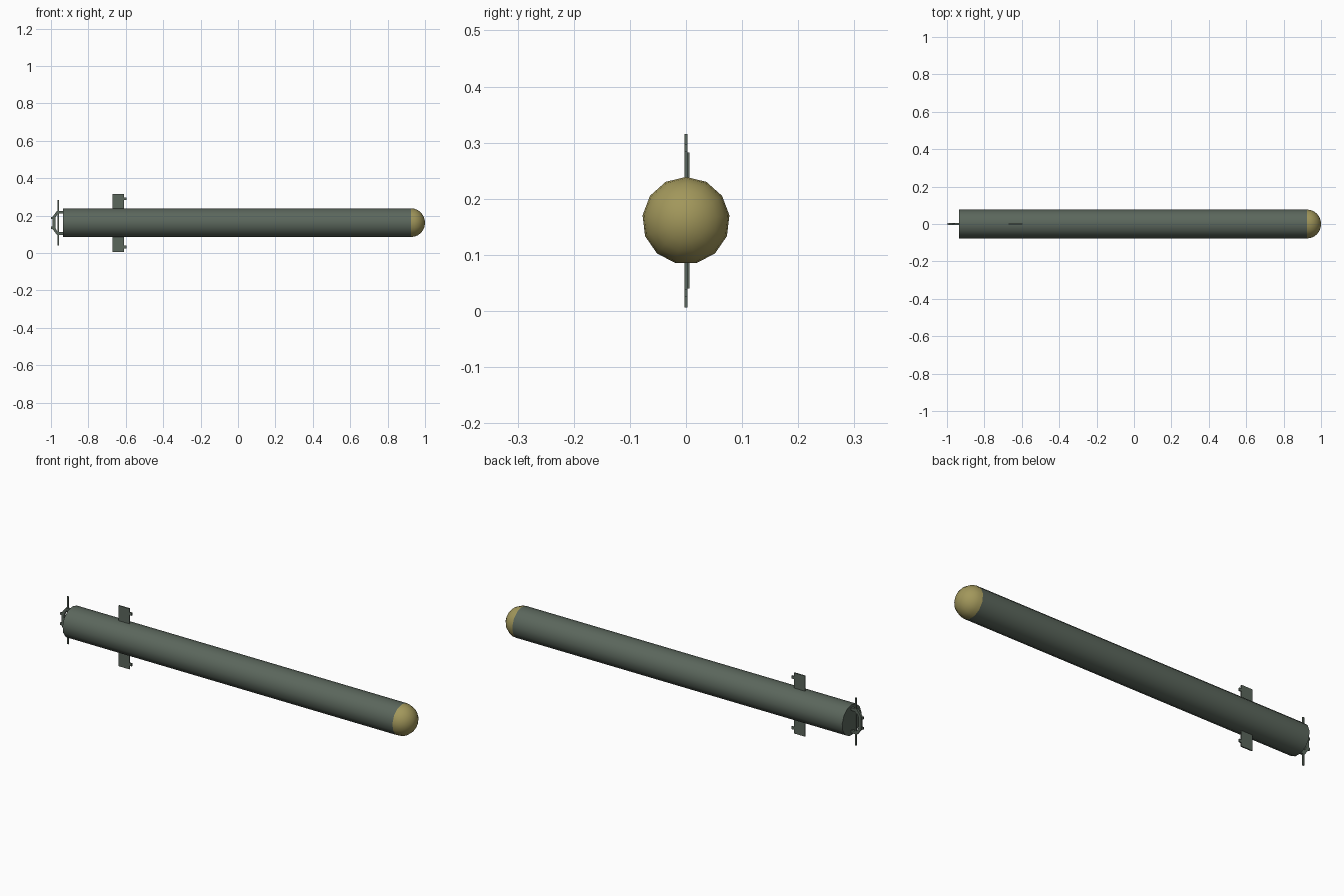
import bpy, bmesh, math
from mathutils import Vector

cube = bpy.data.objects.get("Cube")
if cube:
    bpy.data.objects.remove(cube)

AXIS_Z = 0.161
RADIUS = 0.078
SIDES = 13


def material(name, colour):
    m = bpy.data.materials.new(name)
    m.use_nodes = True
    m.diffuse_color = colour
    m.node_tree.nodes["Principled BSDF"].inputs["Base Color"].default_value = colour
    return m


green = material("dull green", (0.105, 0.135, 0.108, 1))
tan = material("ochre", (0.36, 0.31, 0.105, 1))


def finish(name, bm, mat, smooth=False):
    bmesh.ops.recalc_face_normals(bm, faces=bm.faces)
    mesh = bpy.data.meshes.new(name)
    bm.to_mesh(mesh)
    bm.free()
    mesh.materials.append(mat)
    ob = bpy.data.objects.new(name, mesh)
    bpy.context.collection.objects.link(ob)
    if smooth:
        bpy.ops.object.select_all(action="DESELECT")
        ob.select_set(True)
        bpy.context.view_layer.objects.active = ob
        bpy.ops.object.shade_smooth_by_angle(angle=math.radians(40))
    return ob


def lathe(name, profile, mat):
    """Turn (x, radius) pairs about the long axis, a corner at the top."""
    bm = bmesh.new()
    rings = []
    for x, r in profile:
        turns = [2 * math.pi * i / SIDES for i in range(SIDES)]
        rings.append([bm.verts.new((x, r * math.sin(a), AXIS_Z + r * math.cos(a))) for a in turns])
    for a, b in zip(rings, rings[1:]):
        for i in range(SIDES):
            j = (i + 1) % SIDES
            bm.faces.new((a[i], a[j], b[j], b[i]))
    bm.faces.new(rings[0])
    bm.faces.new(rings[-1])
    bmesh.ops.remove_doubles(bm, verts=bm.verts, dist=1e-5)
    return finish(name, bm, mat, True)


def box(name, low, high):
    bm = bmesh.new()
    low, high = Vector(low), Vector(high)
    bmesh.ops.create_cube(bm, size=1)
    bmesh.ops.scale(bm, vec=high - low, verts=bm.verts)
    bmesh.ops.translate(bm, vec=(low + high) / 2, verts=bm.verts)
    return finish(name, bm, green)


def plate(name, outline, half):
    """Extrude an (x, z offset) outline sideways."""
    bm = bmesh.new()
    face = bm.faces.new([bm.verts.new((x, -half, AXIS_Z + z)) for x, z in outline])
    out = bmesh.ops.extrude_face_region(bm, geom=[face])
    moved = [v for v in out["geom"] if isinstance(v, bmesh.types.BMVert)]
    bmesh.ops.translate(bm, vec=(0, 2 * half, 0), verts=moved)
    return finish(name, bm, green)


# Tube and rounded nose
lathe("body_tube", [(-0.935, RADIUS), (0.925, RADIUS)], green)
steps = [math.pi / 2 * i / 6 for i in range(7)]
lathe("nose_dome", [(0.925 + 0.075 * math.sin(a), RADIUS * max(math.cos(a), 0)) for a in steps], tan)

# Upper and lower fins with their forward pins
for side, label in ((1, "upper"), (-1, "lower")):
    def span(a, b):
        return sorted((AXIS_Z + side * a, AXIS_Z + side * b))
    z0, z1 = span(0.07, 0.1545)
    box(label + "_fin", (-0.672, -0.003, z0), (-0.61, 0.003, z1))
    z0, z1 = span(0.122, 0.136)
    box(label + "_fin_pin", (-0.61, -0.003, z0), (-0.597, 0.003, z1))
    z0, z1 = span(0.02, 0.032)
    box(label + "_tail_pin", (-1.0, -0.004, z0), (-0.985, 0.004, z1))

# Tail bracket: bent strap joined to the rear of the tube
outer = [(-0.93, 0.064), (-0.968, 0.064), (-0.992, 0.032)]
inner = [(-0.976, 0.028), (-0.964, 0.05), (-0.93, 0.05)]
mirror = lambda pts: [(x, -z) for x, z in reversed(pts)]
plate("tail_bracket", outer + mirror(outer) + mirror(inner) + inner, 0.006)

# Upright rod crossing the bracket
box("tail_rod", (-0.965, 0, 0.04), (-0.957, 0.006, 0.282))
